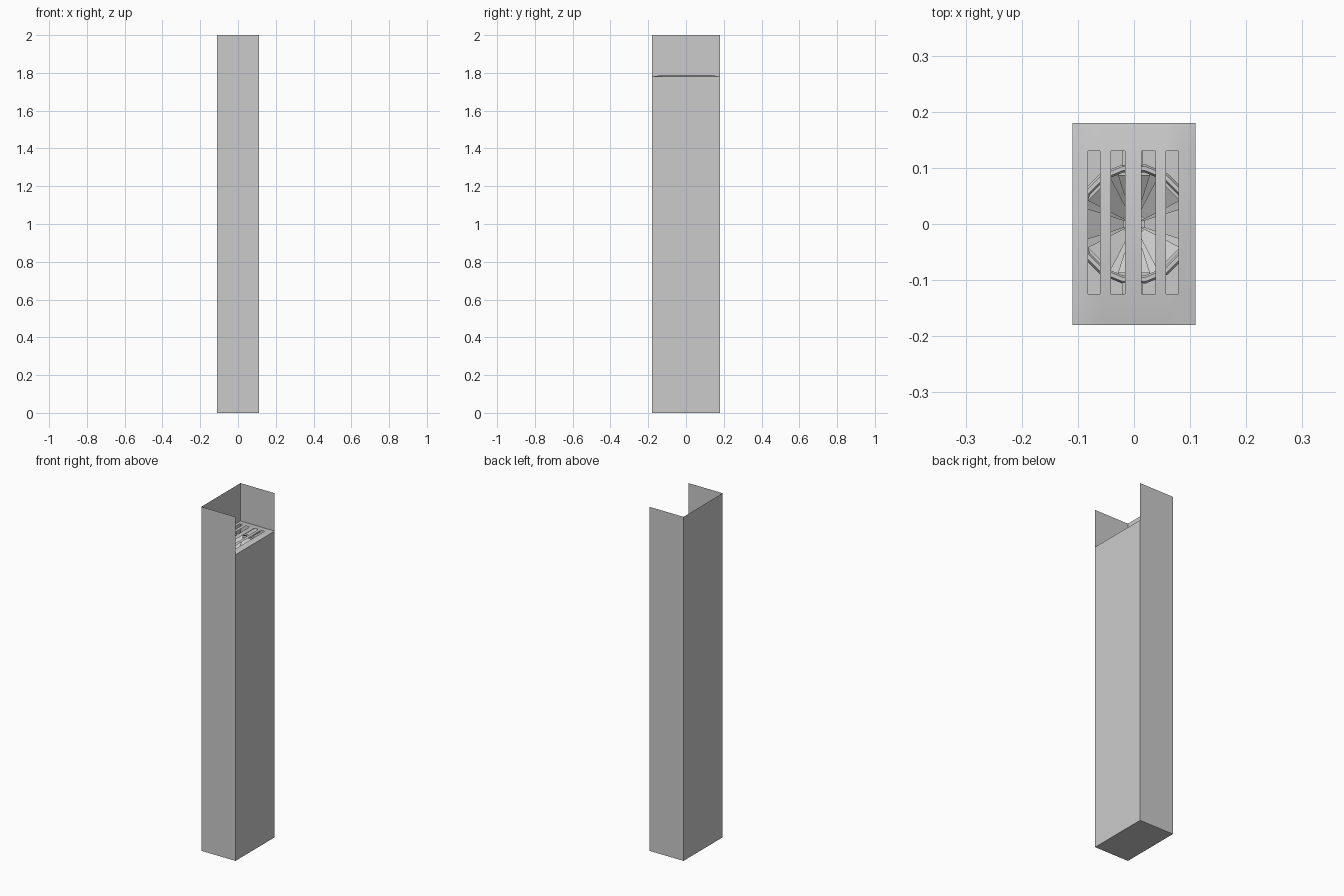
import bpy, bmesh
from math import cos, sin, pi

if "Cube" in bpy.data.objects:
    bpy.data.objects.remove(bpy.data.objects["Cube"])

W, D, H, TOP = 0.11, 0.18, 1.78, 2.0


def mesh_object(name, verts, faces):
    me = bpy.data.meshes.new(name)
    me.from_pydata(verts, [], faces)
    me.update()
    ob = bpy.data.objects.new(name, me)
    bpy.context.collection.objects.link(ob)
    return ob


def polar(r, a, z):
    return (r * cos(a), r * sin(a), z)


# Thin sheet casing: three tall walls, a lower right side and a floor
corners = [(W, -D), (-W, -D), (-W, D), (W, D)]
verts = [(x, y, 0) for x, y in corners]
verts += [(x, y, H) for x, y in corners]
verts += [(x, y, TOP) for x, y in corners]
faces = [(0, 1, 2, 3), (3, 7, 4, 0)]
for i in range(3):
    faces.append((i, i + 4, i + 5, i + 1))
    faces.append((i + 4, i + 8, i + 9, i + 5))
mesh_object("column_casing", verts, faces)

# Slightly raised top plate with four slots left open
xs = [-W, -0.082, -0.061, -0.041, -0.016, 0.013, 0.038, 0.057, 0.079, W]
ys = [-D, -0.125, 0.13, D]
nx, ny = len(xs), len(ys)
verts = []
for j, y in enumerate(ys):
    for i, x in enumerate(xs):
        edge = i in (0, nx - 1) or j in (0, ny - 1)
        verts.append((x, y, H if edge else H + 0.009))
faces = []
for j in range(ny - 1):
    for i in range(nx - 1):
        if not (j == 1 and i % 2 == 1):
            a = j * nx + i
            faces.append((a, a + 1, a + nx + 1, a + nx))
plate = mesh_object("slotted_top_plate", verts, faces)
plate.data.polygons.foreach_set("use_smooth", [True] * len(faces))

# Round rim below the slots
bm = bmesh.new()
n, m = 16, 6
rows = [[bm.verts.new(polar(0.101 + 0.007 * cos(2 * pi * j / m), 2 * pi * (i + 0.5) / n,
                            1.755 + 0.007 * sin(2 * pi * j / m)))
         for j in range(m)] for i in range(n)]
for i in range(n):
    for j in range(m):
        k, l = (i + 1) % n, (j + 1) % m
        bm.faces.new((rows[i][j], rows[k][j], rows[k][l], rows[i][l]))
me = bpy.data.meshes.new("drain_rim")
bm.to_mesh(me)
bm.free()
bpy.context.collection.objects.link(bpy.data.objects.new("drain_rim", me))

# Eight-sided funnel of wedge panels with ribs between them
verts, faces = [], []
for k in range(8):
    mid = k * pi / 4
    b = len(verts)
    for r, z, half in ((0.092, 1.745, 0.31), (0.02, 1.70, 0.31)):
        verts += [polar(r, mid - half, z), polar(r, mid + half, z)]
    faces.append((b, b + 1, b + 3, b + 2))
    b = len(verts)
    for r, z, half in ((0.098, 1.753, 0.085), (0.015, 1.701, 0.085)):
        verts += [polar(r, mid + pi / 8 - half, z), polar(r, mid + pi / 8 + half, z)]
    faces.append((b, b + 1, b + 3, b + 2))
mesh_object("funnel_blades", verts, faces)

# Struts tying the rim to the front and back walls
for name, s in (("front_strut", -1), ("back_strut", 1)):
    ring = [(-0.021, 1.75), (0.016, 1.75), (0.016, 1.76), (-0.021, 1.76)]
    verts = [(x, s * 0.104, z) for x, z in ring] + [(x, s * D, z) for x, z in ring]
    mesh_object(name, verts, [(i, (i + 1) % 4, (i + 1) % 4 + 4, i + 4)[::-s] for i in range(4)])
